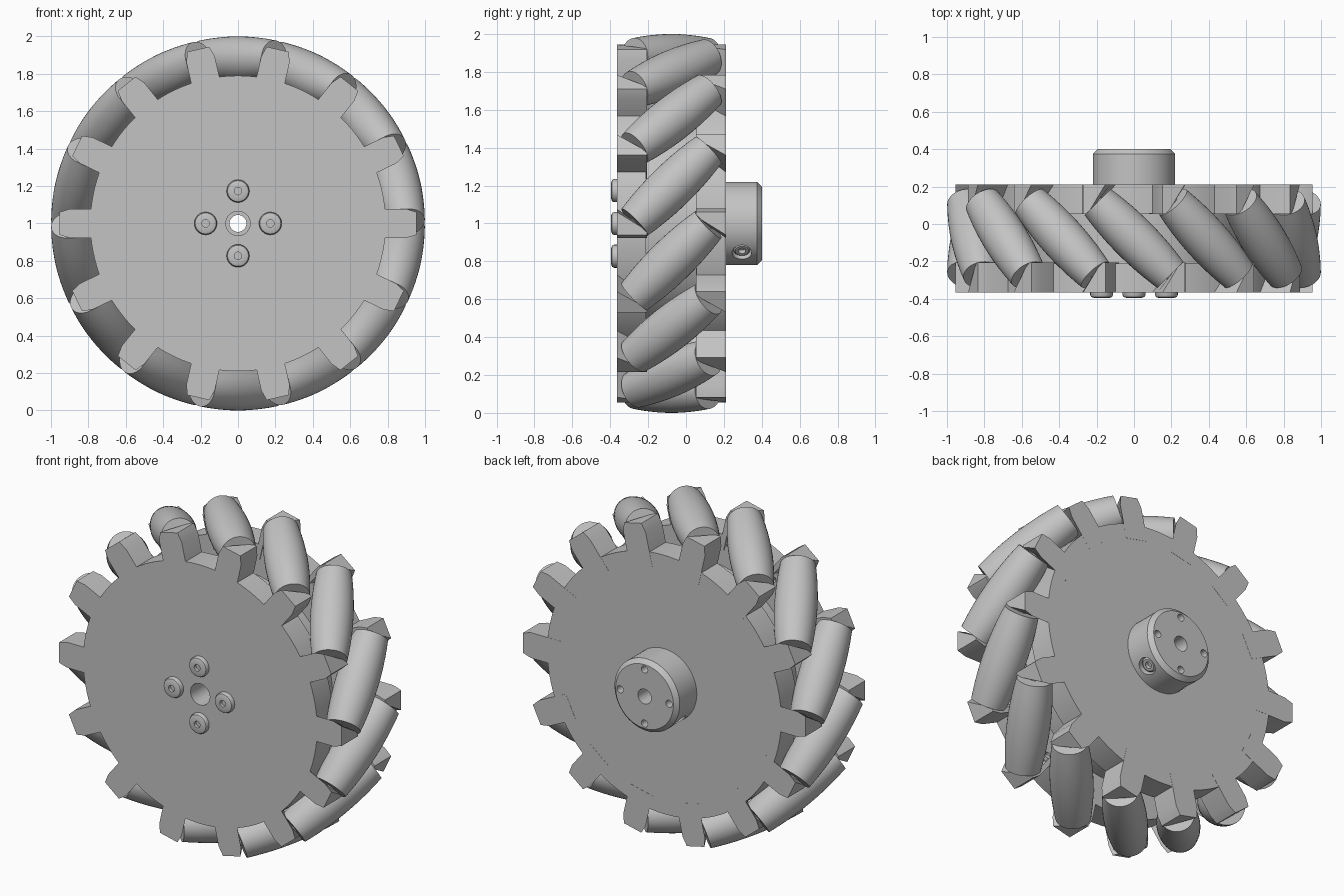
import bpy, bmesh, math
from mathutils import Matrix, Vector

if "Cube" in bpy.data.objects:
    bpy.data.objects.remove(bpy.data.objects["Cube"], do_unlink=True)

COUNT = 14                      # rollers
STEP = math.tau / COUNT
MID = -0.077                    # y of the roller plane
ROLLER_R = 0.88                 # radius of the roller centres
TILT = math.radians(45)
HALF = 0.275                    # half roller length
CENTRE = Vector((0, 0, 1))

grey = bpy.data.materials.new("plain grey")
grey.use_nodes = True
grey.diffuse_color = (0.55, 0.55, 0.55, 1)
grey.node_tree.nodes["Principled BSDF"].inputs["Base Color"].default_value = grey.diffuse_color


def finish(name, bm):
    """Turn a bmesh into a shaded object."""
    bmesh.ops.recalc_face_normals(bm, faces=bm.faces)
    mesh = bpy.data.meshes.new(name)
    bm.to_mesh(mesh)
    bm.free()
    mesh.materials.append(grey)
    obj = bpy.data.objects.new(name, mesh)
    bpy.context.collection.objects.link(obj)
    shade(mesh)
    return obj


def shade(mesh):
    mesh.shade_smooth()
    mesh.set_sharp_from_angle(angle=math.radians(30))


def lathe(bm, profile, matrix, steps=32, closed=False):
    """Spin (radius, height) points about local z."""
    rings = []
    for r, h in profile:
        if r == 0:
            rings.append([bm.verts.new(matrix @ Vector((0, 0, h)))] * steps)
        else:
            rings.append([bm.verts.new(matrix @ Vector((
                r * math.cos(math.tau * i / steps), r * math.sin(math.tau * i / steps), h)))
                for i in range(steps)])
    pairs = list(zip(rings, rings[1:]))
    if closed:
        pairs.append((rings[-1], rings[0]))
    for a, b in pairs:
        for i in range(steps):
            j = (i + 1) % steps
            corners = list(dict.fromkeys((a[i], a[j], b[j], b[i])))
            if len(corners) > 2:
                bm.faces.new(corners)


def frame(origin, axis):
    """Matrix whose local z runs along axis."""
    return Matrix.Translation(origin) @ Vector(axis).to_track_quat("Z", "Y").to_matrix().to_4x4()


def polar(angle, radius, y=0.0):
    return CENTRE + Vector((radius * math.cos(angle), y, radius * math.sin(angle)))


def tangent(angle):
    return Vector((-math.sin(angle), 0, math.cos(angle)))


def drill(obj, bm):
    """Cut the shapes in bm out of obj."""
    cutter = finish("cutter", bm)
    cutter.hide_render = True
    mod = obj.modifiers.new("holes", "BOOLEAN")
    mod.object = cutter
    mod.operation = "DIFFERENCE"
    mod.solver = "EXACT"
    graph = bpy.context.evaluated_depsgraph_get()
    mesh = bpy.data.meshes.new_from_object(obj.evaluated_get(graph))
    obj.modifiers.clear()
    obj.data = mesh
    bpy.data.objects.remove(cutter, do_unlink=True)
    shade(mesh)


BACKWARD = (0, 1, 0)
wheel_axis = frame(CENTRE, BACKWARD)

# Two rim discs joined by a core, with a centre hole
bm = bmesh.new()
lathe(bm, [(0.065, -0.365), (0.79, -0.365), (0.79, -0.21), (0.6, -0.21),
           (0.6, 0.055), (0.79, 0.055), (0.79, 0.21), (0.065, 0.21)],
      wheel_axis, 128, True)
body = finish("wheel_body", bm)

# Ring of small holes through both discs
bm = bmesh.new()
for k in range(COUNT):
    lathe(bm, [(0, -0.5), (0.018, -0.5), (0.018, 0.3), (0, 0.3)],
          frame(polar(k * STEP - 0.037, 0.745), BACKWARD), 16)
drill(body, bm)

# Hub with bore, face holes and set screw holes
bm = bmesh.new()
lathe(bm, [(0.045, 0.2), (0.22, 0.2), (0.22, 0.375), (0.195, 0.4), (0.045, 0.4)],
      wheel_axis, 64, True)
hub = finish("hub", bm)
bm = bmesh.new()
for k in range(4):
    lathe(bm, [(0, 0.33), (0.022, 0.33), (0.022, 0.45), (0, 0.45)],
          frame(polar(k * math.pi / 2, 0.165), BACKWARD), 16)
set_angles = (math.radians(-45), math.radians(-135))
for a in set_angles:
    lathe(bm, [(0, 0.17), (0.052, 0.17), (0.052, 0.3), (0, 0.3)],
          frame(polar(a, 0, 0.295), polar(a, 1) - CENTRE), 24)
drill(hub, bm)

# Set screws sunk in the hub
bm = bmesh.new()
for a in set_angles:
    lathe(bm, [(0, 0.18), (0.02, 0.18), (0.02, 0.205), (0.035, 0.205), (0.044, 0.197), (0.044, 0.16)],
          frame(polar(a, 0, 0.295), polar(a, 1) - CENTRE), 24)
finish("set_screws", bm)

# Front bolts with sockets
bm = bmesh.new()
for k in range(4):
    lathe(bm, [(0, 0.01), (0.02, 0.01), (0.02, 0.03), (0.042, 0.03),
               (0.056, 0.025), (0.061, 0.015), (0.061, -0.01)],
          frame(polar(k * math.pi / 2, 0.173, -0.365), (0, -1, 0)), 24)
finish("front_bolts", bm)

# Barrel rollers, tilted, with axle pins
barrel = []
for i in range(13):
    s = HALF * (i / 6 - 1)
    barrel.append((1 - math.hypot(ROLLER_R, s * math.sin(TILT)), s))
pin = HALF + 0.05
profile = ([(0, -pin), (0.03, -pin), (0.03, -HALF)] + barrel
           + [(0.03, HALF), (0.03, pin), (0, pin)])
for k in range(COUNT):
    a = math.pi / 2 + k * STEP
    axis = tangent(a) * math.sin(TILT) + Vector(BACKWARD) * math.cos(TILT)
    bm = bmesh.new()
    lathe(bm, profile, frame(polar(a, ROLLER_R, MID), axis), 40)
    finish(f"roller_{k + 1}", bm)

# Brackets: wedge blocks whose slanted face meets each roller end
FOOT = [(-0.275, -0.288), (-0.12, -0.288), (-0.245, -0.13), (-0.275, -0.13)]
LEVELS = [(0.70, 1.0), (0.90, 1.0), (0.955, 0.78)]   # radial height, width scale
for side, label in ((1, "front"), (-1, "back")):
    bm = bmesh.new()
    for k in range(COUNT):
        a = math.pi / 2 + k * STEP
        lean = a - side * STEP / 2                   # direction the block points
        out, along = polar(lean, 1) - CENTRE, tangent(lean)
        rings = []
        for height, scale in LEVELS:
            rings.append([bm.verts.new(
                CENTRE + out * height + along * side * (t + 0.1975) * scale
                + Vector((0, MID + side * y, 0))) for t, y in FOOT])
        for low, high in zip(rings, rings[1:]):
            for i in range(4):
                j = (i + 1) % 4
                bm.faces.new((low[i], low[j], high[j], high[i]))
        bm.faces.new(rings[0])
        bm.faces.new(rings[-1])
    finish(f"{label}_brackets", bm)
